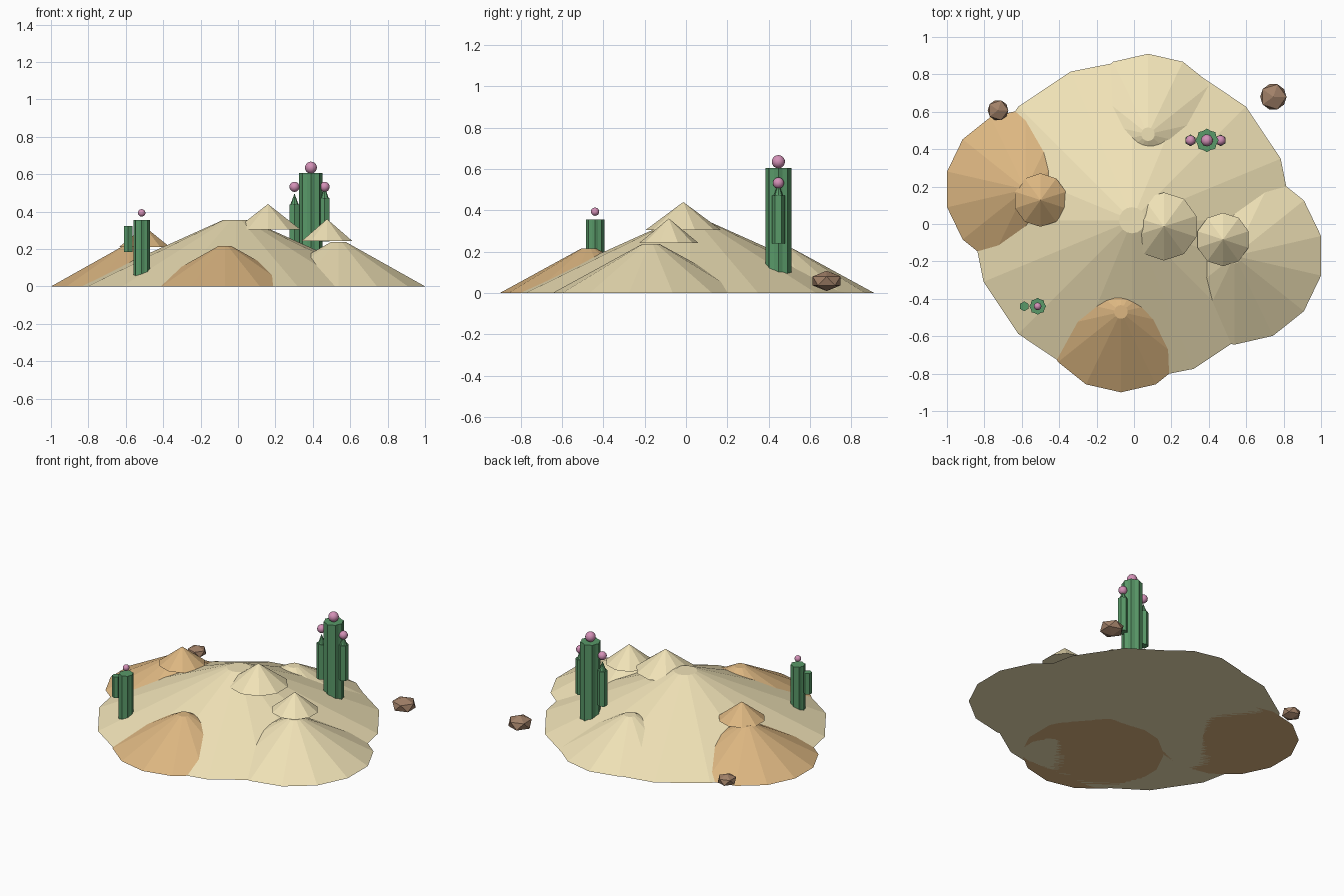
import bpy, bmesh
from math import sin, cos, pi

if "Cube" in bpy.data.objects:
    bpy.data.objects.remove(bpy.data.objects["Cube"])


def material(name, rgb):
    m = bpy.data.materials.new(name)
    m.diffuse_color = (*rgb, 1)
    m.use_nodes = True
    m.node_tree.nodes["Principled BSDF"].inputs["Base Color"].default_value = m.diffuse_color
    return m


SAND = material("pale_sand", (0.87, 0.76, 0.47))
TAN = material("tan_sand", (0.72, 0.47, 0.22))
GREEN = material("cactus_green", (0.10, 0.32, 0.14))
PINK = material("flower_pink", (0.65, 0.28, 0.47))
ROCK = material("rock_brown", (0.36, 0.22, 0.14))


def finish(name, bm, mat):
    bmesh.ops.recalc_face_normals(bm, faces=bm.faces)
    me = bpy.data.meshes.new(name)
    bm.to_mesh(me)
    bm.free()
    me.materials.append(mat)
    ob = bpy.data.objects.new(name, me)
    bpy.context.collection.objects.link(ob)
    return ob


def loft(name, x, y, profile, sides, mat, groove=1.0):
    """Stack of (radius, z) rings; groove < 1 pulls in every other vertex."""
    bm = bmesh.new()
    rings = []
    for r, z in profile:
        if r == 0:
            rings.append([bm.verts.new((x, y, z))] * sides)
            continue
        ring = []
        for i in range(sides):
            a = 2 * pi * i / sides
            k = r * (groove if i % 2 else 1)
            ring.append(bm.verts.new((x + k * sin(a), y + k * cos(a), z)))
        rings.append(ring)
    for lo, hi in zip(rings, rings[1:]):
        for i in range(sides):
            j = (i + 1) % sides
            quad = [lo[i], lo[j], hi[j], hi[i]]
            bm.faces.new(list(dict.fromkeys(quad)))
    bm.faces.new(rings[0])
    if profile[-1][0] > 0:
        bm.faces.new(rings[-1])
    return finish(name, bm, mat)


def flower(name, x, y, z, r):
    bm = bmesh.new()
    bmesh.ops.create_uvsphere(bm, u_segments=16, v_segments=10, radius=r)
    bmesh.ops.translate(bm, verts=bm.verts, vec=(x, y, z))
    ob = finish(name, bm, PINK)
    ob.data.shade_smooth()


def rock(name, x, y, z, r):
    bm = bmesh.new()
    bmesh.ops.create_icosphere(bm, subdivisions=1, radius=r)
    bmesh.ops.scale(bm, verts=bm.verts, vec=(1, 1, 0.62))
    bmesh.ops.translate(bm, verts=bm.verts, vec=(x, y, z))
    finish(name, bm, ROCK)


# Dunes: wide truncated cones
loft("main_dune", -0.01, 0.02, [(0.86, 0), (0.07, 0.355)], 16, SAND)
for name, x, y, r, mat in [
    ("left_dune", -0.58, 0.185, 0.43, TAN),
    ("right_dune", 0.537, -0.17, 0.475, SAND),
    ("front_dune", -0.07, -0.47, 0.43, TAN),
    ("back_dune", 0.075, 0.48, 0.43, SAND),
]:
    loft(name, x, y, [(r, 0), (0.085 * r, r / 2)], 14, mat)

# Pointed crests sitting on the dunes
loft("centre_crest", 0.16, -0.013, [(0.182, 0.305), (0, 0.44)], 10, SAND)
loft("right_crest", 0.476, -0.083, [(0.143, 0.242), (0, 0.36)], 10, SAND)
loft("left_crest", -0.5, 0.128, [(0.143, 0.21), (0, 0.32)], 10, TAN)

# Large cactus with two pointed arms
loft("large_cactus_trunk", 0.39, 0.447, [(0.063, 0.04), (0.063, 0.605)], 16, GREEN, 0.87)
flower("large_cactus_flower", 0.39, 0.447, 0.635, 0.032)
for side, x, z0, z1 in [("left", 0.302, 0.205, 0.437), ("right", 0.463, 0.24, 0.472)]:
    loft(f"large_cactus_{side}_arm", x, 0.447, [(0.031, z0), (0.031, z1)], 12, GREEN, 0.87)
    loft(f"large_cactus_{side}_tip", x, 0.447, [(0.022, z1), (0, z1 + 0.06)], 8, GREEN)
    flower(f"large_cactus_{side}_flower", x, 0.447, 0.532, 0.027)

# Small cactus with one arm
loft("small_cactus_trunk", -0.515, -0.44, [(0.045, 0.02), (0.045, 0.355)], 16, GREEN, 0.87)
loft("small_cactus_arm", -0.587, -0.44, [(0.026, 0.183), (0.026, 0.322)], 12, GREEN, 0.87)
flower("small_cactus_flower", -0.515, -0.44, 0.393, 0.02)

# Loose rocks
rock("right_rock", 0.745, 0.68, 0.058, 0.079)
rock("left_rock", -0.727, 0.608, 0.045, 0.062)
